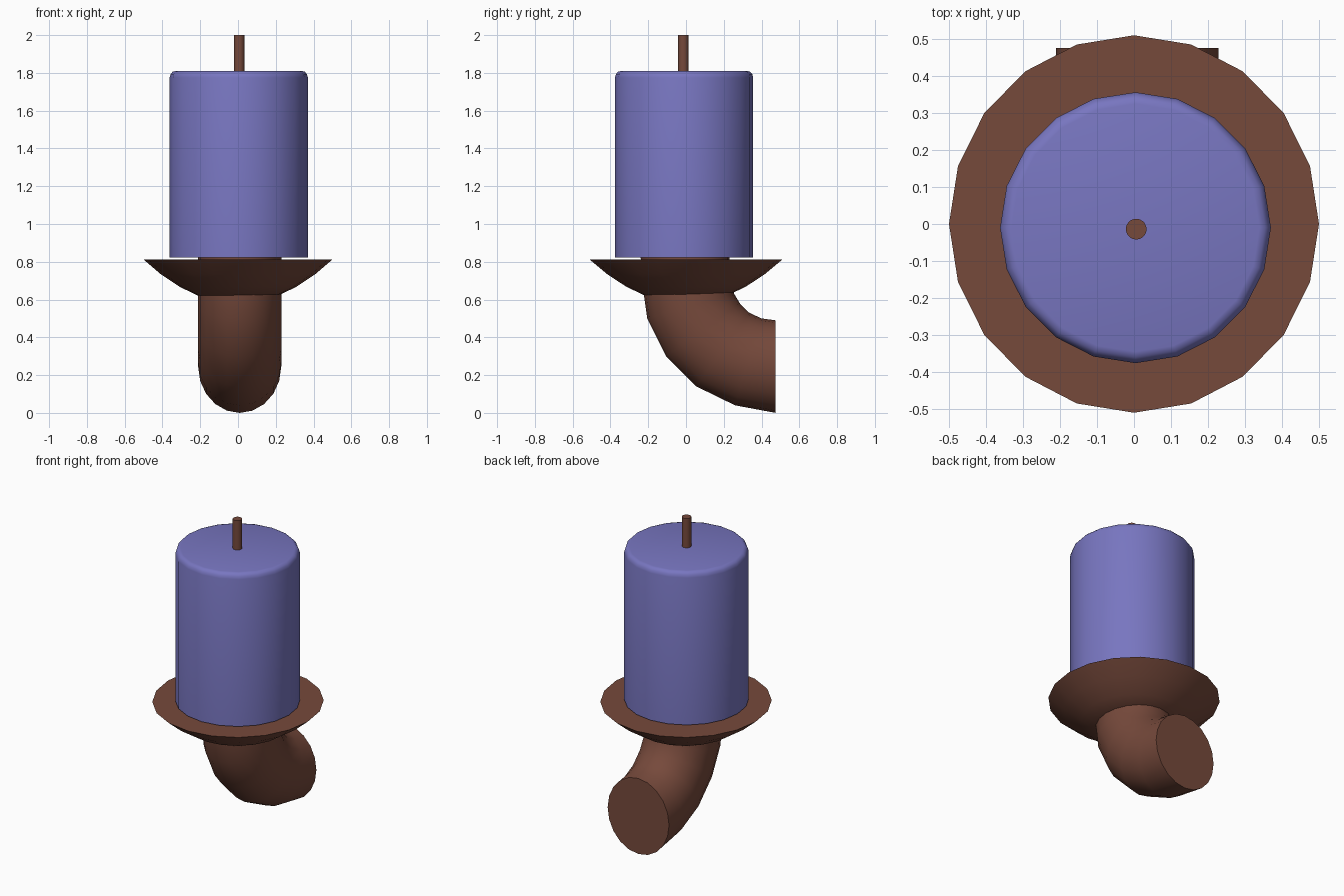
import bpy, bmesh, math
from mathutils import Vector

if "Cube" in bpy.data.objects:
    bpy.data.objects.remove(bpy.data.objects["Cube"])


def material(name, rgb):
    m = bpy.data.materials.new(name)
    m.diffuse_color = (*rgb, 1)
    m.use_nodes = True
    m.node_tree.nodes["Principled BSDF"].inputs["Base Color"].default_value = m.diffuse_color
    return m


brown = material("brown", (0.181, 0.067, 0.044))
violet = material("violet", (0.188, 0.181, 0.53))
SIDES = 20


def loft(name, rings, mat, sides=SIDES, angle=40):
    """Skin rings given as (centre, x radius, second half-axis vector), cap both ends."""
    bm = bmesh.new()
    loops = []
    for centre, rx, axis in rings:
        loop = []
        for i in range(sides):
            a = 2 * math.pi * i / sides
            p = Vector(centre) + Vector((rx * math.cos(a), 0, 0)) + Vector(axis) * math.sin(a)
            loop.append(bm.verts.new(p))
        loops.append(loop)
    for a, b in zip(loops, loops[1:]):
        for i in range(sides):
            j = (i + 1) % sides
            bm.faces.new((a[i], a[j], b[j], b[i]))
    bm.faces.new(loops[0])
    bm.faces.new(loops[-1])
    bmesh.ops.recalc_face_normals(bm, faces=bm.faces)
    me = bpy.data.meshes.new(name)
    bm.to_mesh(me)
    bm.free()
    me.materials.append(mat)
    ob = bpy.data.objects.new(name, me)
    bpy.context.collection.objects.link(ob)
    bpy.ops.object.select_all(action='DESELECT')
    ob.select_set(True)
    bpy.context.view_layer.objects.active = ob
    bpy.ops.object.shade_smooth_by_angle(angle=math.radians(angle))
    return ob


def upright(x, y, profile, squash=1.0):
    """Horizontal rings from a (radius, height) profile."""
    return [((x, y, z), r, (0, r * squash, 0)) for r, z in profile]


# candle body with a rounded top edge
loft("candle", upright(0.004, -0.01, [(0.366, 0.822), (0.366, 1.775), (0.361, 1.793),
                                      (0.350, 1.806), (0.335, 1.81)]), violet)

# wick
loft("wick", upright(0.006, -0.014, [(0.028, 1.80), (0.028, 2.0)]), brown)

# drip dish, flat on top and curved below
loft("dish", upright(0, 0, [(0.215, 0.622), (0.31, 0.668), (0.41, 0.735), (0.5, 0.812)], 1.02),
     brown)

# elbow pipe: outer and inner (y, z) points of each ring in the side plane
pairs = [((-0.24, 0.822), (0.23, 0.822)), ((-0.228, 0.66), (0.238, 0.68)),
         ((-0.205, 0.50), (0.255, 0.63)), ((-0.105, 0.30), (0.285, 0.58)),
         ((0.055, 0.14), (0.335, 0.53)), ((0.26, 0.04), (0.40, 0.50)),
         ((0.475, 0.0), (0.475, 0.49))]
rings = []
for (y0, z0), (y1, z1) in pairs:
    rings.append(((0.009, (y0 + y1) / 2, (z0 + z1) / 2), 0.22,
                  (0, (y1 - y0) / 2, (z1 - z0) / 2)))
loft("elbow_pipe", rings, brown)
